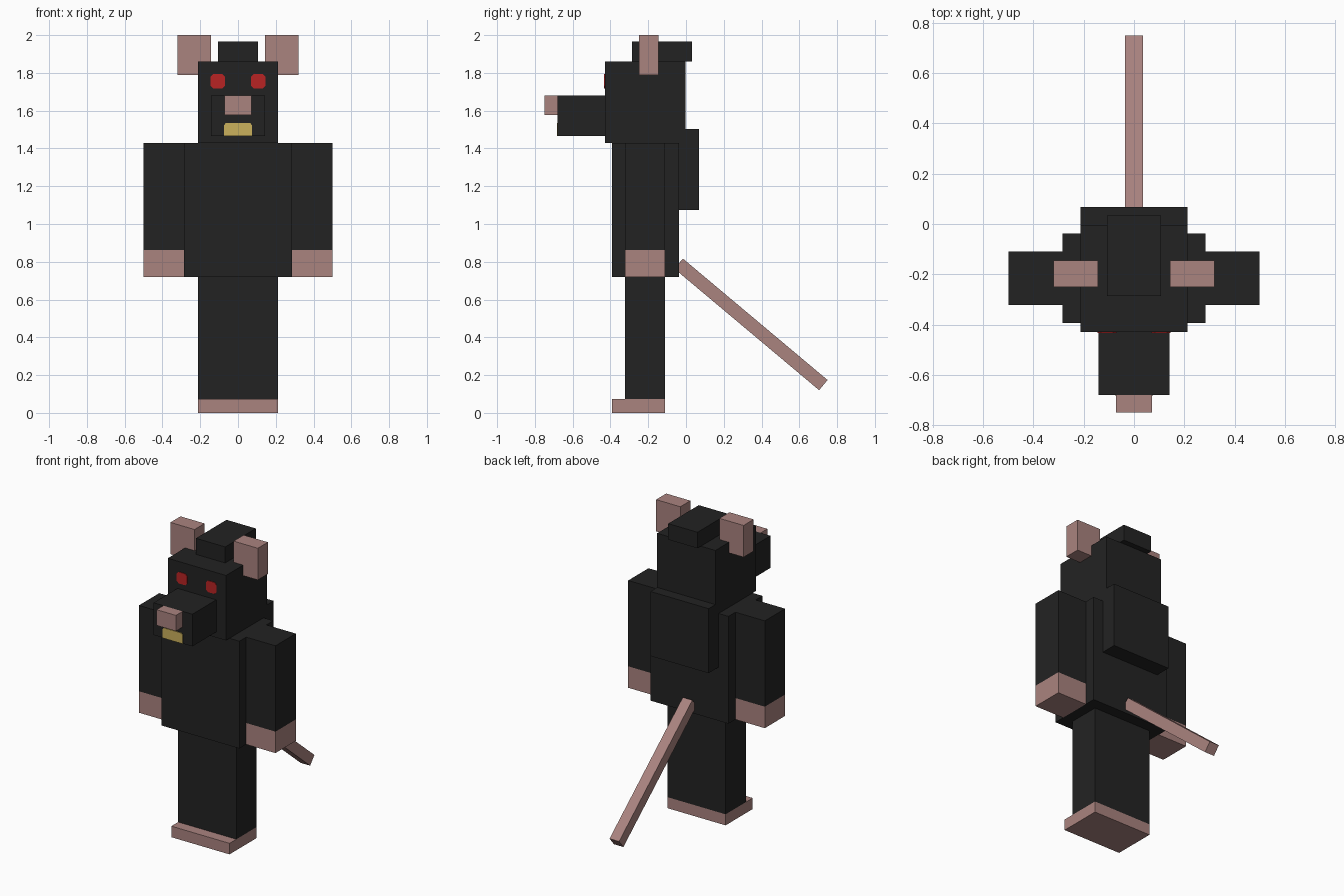
import bpy
import bmesh
from math import radians
from mathutils import Matrix, Vector

cube = bpy.data.objects.get("Cube")
if cube:
    bpy.data.objects.remove(cube, do_unlink=True)


def material(name, rgb):
    mat = bpy.data.materials.new(name)
    mat.use_nodes = True
    mat.diffuse_color = (*rgb, 1)
    mat.node_tree.nodes["Principled BSDF"].inputs["Base Color"].default_value = (*rgb, 1)
    return mat


FUR = material("black fur", (0.0165, 0.0165, 0.0165))
SKIN = material("dusty pink skin", (0.40, 0.227, 0.212))
RED = material("red eye", (0.48, 0.017, 0.017))
GOLD = material("yellow tooth", (0.60, 0.44, 0.107))


def finish(name, bm, *mats):
    bmesh.ops.recalc_face_normals(bm, faces=bm.faces)
    mesh = bpy.data.meshes.new(name)
    bm.to_mesh(mesh)
    bm.free()
    for mat in mats:
        mesh.materials.append(mat)
    obj = bpy.data.objects.new(name, mesh)
    bpy.context.collection.objects.link(obj)
    return obj


def box_mesh(x, y, z):
    bm = bmesh.new()
    bmesh.ops.create_cube(bm, size=1)
    size = Vector((x[1] - x[0], y[1] - y[0], z[1] - z[0]))
    centre = Vector((x[0] + x[1], y[0] + y[1], z[0] + z[1])) / 2
    bm.transform(Matrix.Translation(centre) @ Matrix.Diagonal((*size, 1)))
    return bm


def box(name, x, y, z, mat):
    return finish(name, box_mesh(x, y, z), mat)


def plate(name, outline, y, mat):
    """Thin painted patch facing the front, from an (x, z) outline."""
    bm = bmesh.new()
    face = bm.faces.new([bm.verts.new((x, y, z)) for x, z in outline])
    out = bmesh.ops.extrude_face_region(bm, geom=[face])
    verts = [v for v in out["geom"] if isinstance(v, bmesh.types.BMVert)]
    bmesh.ops.translate(bm, verts=verts, vec=(0, -0.004, 0))
    return finish(name, bm, mat)


# Torso, hunched back and head
box("torso", (-0.285, 0.285), (-0.393, -0.037), (0.72, 1.43), FUR)
box("back_hump", (-0.213, 0.213), (-0.037, 0.068), (1.075, 1.502), FUR)
box("head", (-0.213, 0.213), (-0.43, -0.003), (1.43, 1.86), FUR)
box("head_tuft", (-0.107, 0.107), (-0.287, 0.033), (1.86, 1.966), FUR)
box("snout", (-0.142, 0.142), (-0.68, -0.43), (1.467, 1.68), FUR)
box("nose", (-0.071, 0.071), (-0.75, -0.68), (1.576, 1.68), SKIN)

# Front teeth patch with clipped top corners
plate("teeth", [(-0.073, 1.467), (0.073, 1.467), (0.073, 1.524), (0.064, 1.536),
                (-0.064, 1.536), (-0.073, 1.524)], -0.68, GOLD)

# Paired parts
for side, s in (("left", 1), ("right", -1)):
    def span(a, b):
        return sorted((s * a, s * b))

    box(side + "_ear", span(0.143, 0.32), (-0.25, -0.145), (1.79, 2.0), SKIN)
    box(side + "_leg", span(0, 0.213), (-0.322, -0.11), (0.073, 0.72), FUR)
    box(side + "_foot", span(0, 0.213), (-0.393, -0.11), (0, 0.073), SKIN)

    # Arm with the hand coloured below the wrist cut
    bm = box_mesh(span(0.285, 0.5), (-0.322, -0.11), (0.72, 1.43))
    wrist = 0.862
    bmesh.ops.bisect_plane(bm, geom=bm.verts[:] + bm.edges[:] + bm.faces[:],
                           plane_co=(0, 0, wrist), plane_no=(0, 0, 1))
    for f in bm.faces:
        f.material_index = int(f.calc_center_median().z < wrist)
    finish(side + "_arm", bm, FUR, SKIN)

    # Eye patch with clipped corners
    r, c = 0.038, 0.024
    ring = [(-c, -r), (c, -r), (r, -c), (r, c), (c, r), (-c, r), (-r, c), (-r, -c)]
    plate(side + "_eye", [(s * 0.107 + x, 1.755 + z) for x, z in ring], -0.43, RED)

# Tail sloping down behind
tail = box("tail", (-0.035, 0.035), (0, 1.0), (-0.035, 0.035), SKIN)
tail.data.transform(Matrix.Translation((0, -0.039, 0.79)) @ Matrix.Rotation(radians(-40), 4, "X"))
